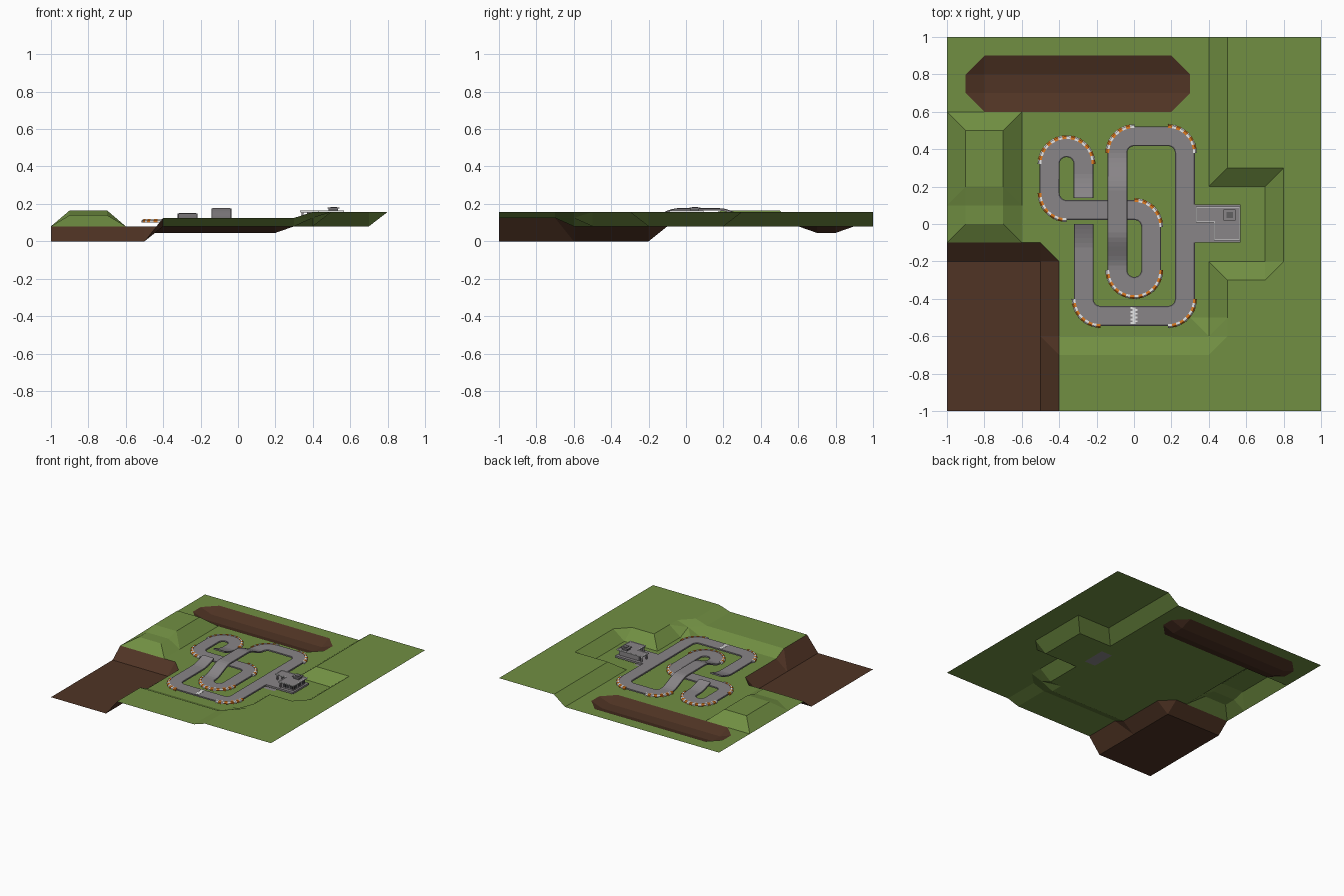
import bpy, bmesh, math
from mathutils import Vector, Matrix

if "Cube" in bpy.data.objects:
    bpy.data.objects.remove(bpy.data.objects["Cube"])

def mat(name, r, g, b):
    m = bpy.data.materials.new(name)
    m.diffuse_color = (r, g, b, 1)
    m.use_nodes = True
    m.node_tree.nodes["Principled BSDF"].inputs["Base Color"].default_value = m.diffuse_color
    return m

GREEN = mat("grass_green", 0.165, 0.275, 0.055)
BROWN = mat("earth_brown", 0.08, 0.034, 0.018)
ASPHALT = mat("asphalt_grey", 0.25, 0.235, 0.245)
EDGE = mat("edge_grey", 0.12, 0.115, 0.12)
WHITE = mat("paint_white", 0.8, 0.8, 0.8)
ORANGE = mat("kerb_orange", 0.75, 0.2, 0.015)
DARK = mat("window_dark", 0.04, 0.04, 0.045)

def finish(name, bm, mats):
    me = bpy.data.meshes.new(name)
    bm.to_mesh(me)
    bm.free()
    ob = bpy.data.objects.new(name, me)
    for m in mats:
        me.materials.append(m)
    bpy.context.collection.objects.link(ob)
    return ob

def add_box(bm, x0, x1, y0, y1, z0, z1, mi=0):
    mtx = Matrix.Translation(((x0+x1)/2, (y0+y1)/2, (z0+z1)/2)) @ Matrix.Diagonal((x1-x0, y1-y0, z1-z0, 1))
    for v in bmesh.ops.create_cube(bm, size=1, matrix=mtx)["verts"]:
        for f in v.link_faces:
            f.material_index = mi

def boxes(name, m, *dims):
    bm = bmesh.new()
    for d in dims:
        add_box(bm, *d)
    return finish(name, bm, [m])

# ---- terrain: height grid in steps of 0.1
BASE, HIGH = 0.08, 0.157

def height(i, j):
    if i <= -5 and j <= -2:
        return 0.0                                   # corner pit
    if -8 <= i <= 2 and 7 <= j <= 8:
        return 0.045                                 # back trench
    if -9 <= i <= -7 and 0 <= j <= 5:
        return 0.165 if j >= 2 else 0.14             # left hill
    if i >= 5 and not (i <= 7 and abs(j) <= 2):
        return HIGH                                  # right plateau with niche
    if j <= -7 and i >= -4:
        return HIGH if i >= 4 else 0.125             # front terrace
    if (i, j) == (4, -6):
        return 0.125
    return BASE

bm = bmesh.new()
grid = {(i, j): bm.verts.new((i/10, j/10, height(i, j))) for i in range(-10, 11) for j in range(-10, 11)}
for i in range(-10, 10):
    for j in range(-10, 10):
        a, b, c, d = grid[i, j], grid[i+1, j], grid[i+1, j+1], grid[i, j+1]
        up = a.co.z + c.co.z >= b.co.z + d.co.z
        if (i, j) == (7, 2):
            up = True
        for tri in ([(a, b, c), (a, c, d)] if up else [(a, b, d), (b, c, d)]):
            f = bm.faces.new(tri)
            if min(v.co.z for v in tri) < BASE - 0.01:
                f.material_index = 1
            elif i == 3 and j in (-1, 0):
                f.material_index = 2                 # paved patch by the pit building
finish("terrain", bm, [GREEN, BROWN, ASPHALT])

# ---- circuit centre line, walked like a turtle (numbers = straights, L/R = quarter turns)
R, ROAD_Z = 0.0905, 0.115

def road_z(x, y):
    d = abs(y - 0.07)
    if abs(x + 0.09) < 0.004:                        # bridge
        t = min(1, max(0, (0.31 - d) / 0.2))
        return ROAD_Z + 0.062 * t * t * (3 - 2 * t)
    if abs(x + 0.27) < 0.004:                        # jump ramps
        return ROAD_Z + 0.035 * min(1, max(0, (0.2 - d) / 0.13)) ** 1.5
    return ROAD_Z

pos, head = Vector((-0.27, 0.14)), Vector((0, 1))
path, arcs = [(pos.copy(), head.copy())], []
for cmd in (0.18, "L", "L", 0.155, "L", 0.362, "R", 0.23, "R", "R", 0.625,
            "R", 0.18, "R", 0.78, "R", 0.36, "R", 0.4):
    if isinstance(cmd, float):
        n = max(2, round(cmd / 0.025))
        path += [(pos + head * cmd * k / n, head.copy()) for k in range(1, n + 1)]
    else:
        s = 1 if cmd == "L" else -1
        centre = pos + Vector((-head.y, head.x)) * R * s
        arcs.append((centre, pos - centre, s))
        for k in range(1, 9):
            rot = Matrix.Rotation(s * math.pi / 16 * k, 2)
            path.append((centre + rot @ (pos - centre), rot @ head))
    pos, head = path[-1][0].copy(), path[-1][1].copy()

# road ribbon: asphalt top, dark bevelled edges
section = [(-0.053, -0.013), (0.053, -0.013), (0.053, -0.003), (0.046, 0), (-0.046, 0), (-0.053, -0.003)]
bm = bmesh.new()
rings = []
for p, h in path:
    side, z = Vector((h.y, -h.x)), road_z(*p)
    rings.append([bm.verts.new((*(p + side * u), z + w)) for u, w in section])
for r0, r1 in zip(rings, rings[1:]):
    for k in range(6):
        f = bm.faces.new((r0[k], r0[(k+1) % 6], r1[(k+1) % 6], r1[k]))
        f.material_index = 1 if k in (2, 4) else 0
bm.faces.new(rings[0])
bm.faces.new(rings[-1])
bmesh.ops.recalc_face_normals(bm, faces=bm.faces)
finish("race_track", bm, [ASPHALT, EDGE])

# ---- striped kerbs around the outside of every turn
bm = bmesh.new()
BLOCKS = 10
kerb = [(0.044, -0.014), (0.064, -0.014), (0.064, -0.003), (0.057, 0.004), (0.044, 0.004)]
for centre, start, s in arcs:
    for n in range(BLOCKS):
        ends = []
        for k in (n, n + 1):
            d = Matrix.Rotation(s * math.pi / 2 * k / BLOCKS, 2) @ start.normalized()
            ends.append([bm.verts.new((*(centre + d * (R + u)), ROAD_Z + w)) for u, w in kerb])
        a, b = ends
        fs = [bm.faces.new((a[k], a[(k+1) % 5], b[(k+1) % 5], b[k])) for k in range(5)]
        fs += [bm.faces.new(a), bm.faces.new(b)]
        for f in fs:
            f.material_index = n % 2
bmesh.ops.recalc_face_normals(bm, faces=bm.faces)
finish("turn_kerbs", bm, [ORANGE, WHITE])

# ---- start line: strip with chequered sides
checks = [(-0.008, 0.008, -0.535, -0.446, ROAD_Z, ROAD_Z + 0.001)]
for k in range(9):
    x = 0.008 if k % 2 else -0.018
    checks.append((x, x + 0.01, -0.535 + k * 0.01, -0.525 + k * 0.01, ROAD_Z, ROAD_Z + 0.001))
boxes("start_line", WHITE, *checks)

# ---- pit building
boxes("pit_platform", ASPHALT, (0.315, 0.57, -0.1, 0.105, 0.1, 0.115))
boxes("pit_walls", ASPHALT, (0.45, 0.555, -0.075, 0.08, 0.115, 0.155), (0.37, 0.45, 0.035, 0.08, 0.115, 0.155))
boxes("pit_columns", ASPHALT, *[(x, x + 0.01, y, y + 0.01, 0.115, 0.155)
      for x, y in ((0.34, 0.015), (0.34, 0.078), (0.433, -0.08), (0.433, -0.03), (0.433, 0.012), (0.39, 0.015))])
boxes("pit_windows", DARK,
      *[(x, x + 0.025, -0.077, -0.074, 0.125, 0.147) for x in (0.462, 0.495, 0.526)],
      *[(0.554, 0.557, y, y + 0.035, 0.125, 0.147) for y in (-0.065, -0.015, 0.035)])
boxes("pit_roof", ASPHALT, (0.335, 0.565, 0.01, 0.09, 0.155, 0.161), (0.43, 0.565, -0.085, 0.01, 0.155, 0.161))

# white rim following the L-shaped roof
outline = [(0.335, 0.01), (0.43, 0.01), (0.43, -0.085), (0.565, -0.085), (0.565, 0.09), (0.335, 0.09)]
rim = []
for (xa, ya), (xb, yb) in zip(outline, outline[1:] + outline[:1]):
    rim.append((min(xa, xb) - 0.003, max(xa, xb) + 0.003, min(ya, yb) - 0.003, max(ya, yb) + 0.003, 0.156, 0.164))
boxes("pit_roof_rim", WHITE, *rim)
boxes("roof_cabin", EDGE, (0.485, 0.535, 0.025, 0.07, 0.161, 0.176))
boxes("roof_cabin_top", ASPHALT, (0.478, 0.542, 0.018, 0.077, 0.176, 0.181))
boxes("roof_cabin_hatch", EDGE, (0.495, 0.53, 0.032, 0.064, 0.181, 0.184))
